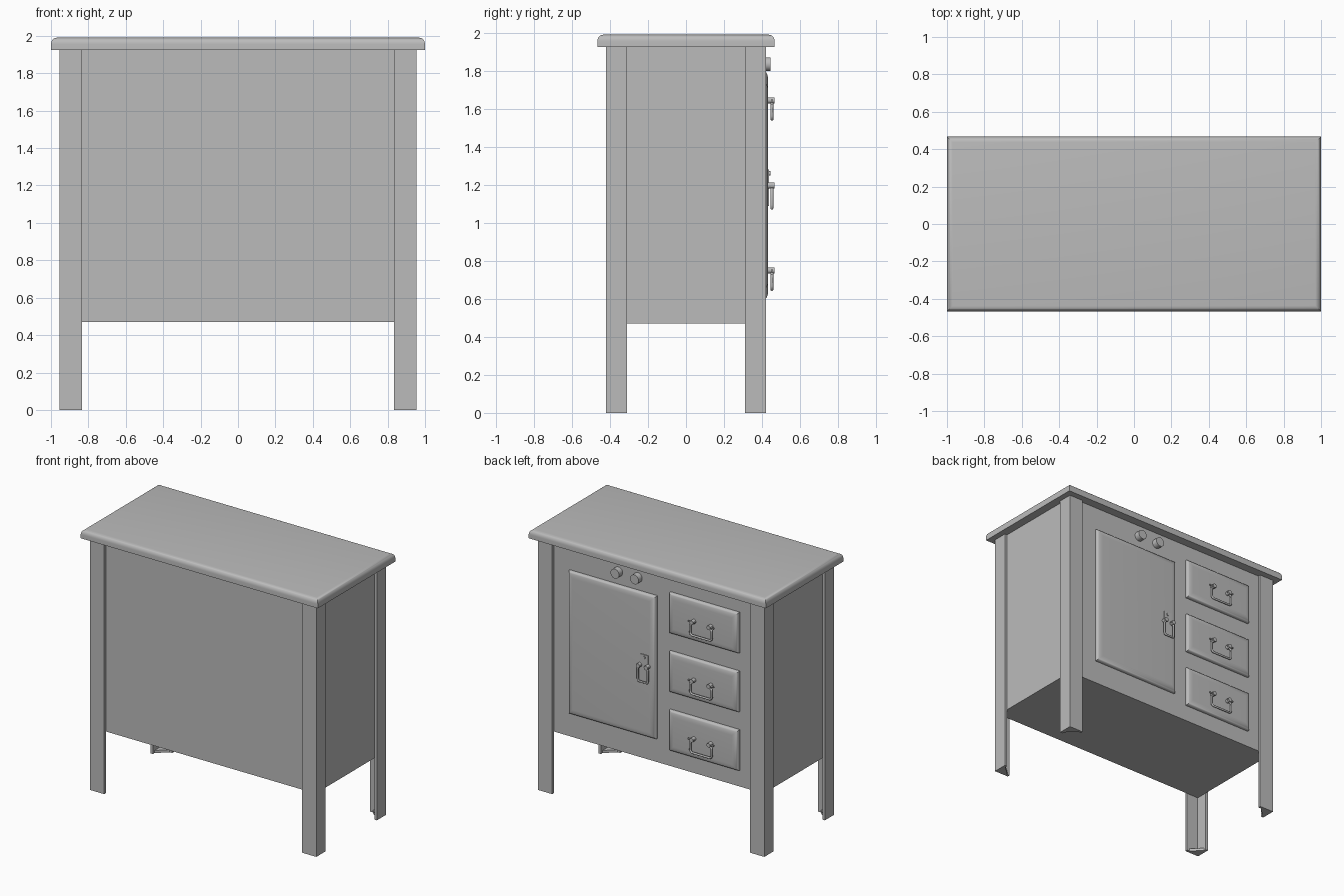
import bpy, bmesh, math
from mathutils import Matrix, Vector

cube = bpy.data.objects.get("Cube")
if cube:
    bpy.data.objects.remove(cube, do_unlink=True)

grey = bpy.data.materials.new("plain_grey")
grey.use_nodes = True
GREY = (0.5, 0.5, 0.5, 1)
grey.diffuse_color = GREY
for node in grey.node_tree.nodes:
    if node.type == 'BSDF_PRINCIPLED':
        node.inputs["Base Color"].default_value = GREY


def smooth(obj):
    bpy.ops.object.select_all(action='DESELECT')
    obj.select_set(True)
    bpy.context.view_layer.objects.active = obj
    bpy.ops.object.shade_smooth_by_angle(angle=math.radians(40))


def finish(name, bm, rounded=False):
    bmesh.ops.recalc_face_normals(bm, faces=bm.faces)
    mesh = bpy.data.meshes.new(name)
    bm.to_mesh(mesh)
    bm.free()
    mesh.materials.append(grey)
    obj = bpy.data.objects.new(name, mesh)
    bpy.context.collection.objects.link(obj)
    if rounded:
        smooth(obj)
    return obj


def stack(name, rings, rounded=False):
    """Closed solid lofted through rings of matching points."""
    bm = bmesh.new()
    loops = [[bm.verts.new(p) for p in ring] for ring in rings]
    n = len(loops[0])
    for a, b in zip(loops, loops[1:]):
        for i in range(n):
            j = (i + 1) % n
            bm.faces.new((a[i], a[j], b[j], b[i]))
    bm.faces.new(loops[0])
    bm.faces.new(loops[-1])
    return finish(name, bm, rounded)


def prism(name, outline, z0, z1):
    return stack(name, [[(x, y, z) for x, y in outline] for z in (z0, z1)])


def rect(x0, x1, v0, v1, inset=0):
    return [(x0 + inset, v0 + inset), (x1 - inset, v0 + inset),
            (x1 - inset, v1 - inset), (x0 + inset, v1 - inset)]


def rounded_steps(base, shoulder, top, width, count=6):
    """Insets and heights of a slab whose outer edge is a quarter round."""
    steps = [(0, base)]
    for i in range(count + 1):
        a = i / count * math.pi / 2
        steps.append((width * (1 - math.cos(a)), shoulder + (top - shoulder) * math.sin(a)))
    return steps


def raised_panel(name, x0, x1, z0, z1, width=0.045):
    steps = rounded_steps(0.39, 0.408, 0.432, width)
    return stack(name, [[(x, h, z) for x, z in rect(x0, x1, z0, z1, d)]
                        for d, h in steps], True)


def cylinder(name, start, end, radius, sides=24):
    start, end = Vector(start), Vector(end)
    axis = end - start
    turn = axis.to_track_quat('Z', 'Y').to_matrix().to_4x4()
    bm = bmesh.new()
    bmesh.ops.create_cone(bm, cap_ends=True, segments=sides, radius1=radius,
                          radius2=radius, depth=axis.length,
                          matrix=Matrix.Translation((start + end) / 2) @ turn)
    return finish(name, bm, True)


def bail(name, points, radius):
    """Round wire bent through the points."""
    curve = bpy.data.curves.new(name, 'CURVE')
    curve.dimensions = '3D'
    curve.bevel_depth = radius
    curve.bevel_resolution = 3
    curve.use_fill_caps = True
    spline = curve.splines.new('POLY')
    spline.points.add(len(points) - 1)
    for p, co in zip(spline.points, points):
        p.co = (*co, 1)
    curve.materials.append(grey)
    obj = bpy.data.objects.new(name, curve)
    bpy.context.collection.objects.link(obj)
    bpy.ops.object.select_all(action='DESELECT')
    obj.select_set(True)
    bpy.context.view_layer.objects.active = obj
    bpy.ops.object.convert(target='MESH')
    smooth(bpy.context.view_layer.objects.active)


def pull(name, x, z, half, drop):
    """Two studs with cross pins and a hanging bail."""
    y = 0.452
    for label, s in (("left", 1), ("right", -1)):
        px = x + s * half * 0.8
        cylinder(f"{name}_{label}_stud", (px, 0.425, z), (px, 0.466, z), 0.016, 16)
        cylinder(f"{name}_{label}_pin", (px - s * 0.02, y, z), (px + s * half * 0.4, y, z), 0.006, 12)
    half_path = [(half * 0.8, 0), (half * 0.85, -0.014), (half, -0.024),
                 (half, -drop + 0.018), (half * 0.95, -drop + 0.006), (half * 0.84, -drop)]
    path = half_path + [(-u, v) for u, v in reversed(half_path)]
    bail(f"{name}_bail", [(x + u, y, z + v) for u, v in path], 0.008)


# Cabinet body
prism("cabinet_body", rect(-0.935, 0.935, -0.4, 0.4), 0.47, 1.935)

# Worktop with rounded upper edge
stack("worktop", [[(x, y, h) for x, y in rect(-1, 1, -0.467, 0.467, d)]
                  for d, h in rounded_steps(1.925, 1.955, 1.99, 0.03)], True)

# Angle-section legs with triangular foot plates
T = 0.02
OX, OY, IX, IY = 0.955, 0.42, 0.835, 0.31
for side, sx in (("left", 1), ("right", -1)):
    for end, sy in (("back", 1), ("front", -1)):
        angle = [(OX, OY), (IX, OY), (IX, OY - T), (OX - T, OY - T), (OX - T, IY), (OX, IY)]
        foot = [(OX, OY), (IX, OY), (OX, IY)]
        prism(f"{end}_{side}_leg", [(x * sx, y * sy) for x, y in angle], 0, 1.93)
        prism(f"{end}_{side}_foot_plate", [(x * sx, y * sy) for x, y in foot], 0, 0.02)

# Door, lock plate and handle
raised_panel("door", -0.04, 0.70, 0.65, 1.74)
DOOR_X = 0.048
stack("lock_plate", [[(x, h, z) for x, z in rect(DOOR_X - 0.034, DOOR_X + 0.034, 1.09, 1.28)]
                     for h in (0.428, 0.438)])
cylinder("lock_stud", (DOOR_X, 0.43, 1.26), (DOOR_X, 0.444, 1.26), 0.012, 16)
pull("door_handle", DOOR_X, 1.197, 0.042, 0.12)

# Drawers and handles
for label, z in (("lower", 0.75), ("middle", 1.197), ("upper", 1.645)):
    raised_panel(f"{label}_drawer", -0.735, -0.15, z - 0.155, z + 0.155)
    pull(f"{label}_drawer_handle", -0.443, z, 0.09, 0.1)

# Control knobs
for label, x in (("left", 0.29), ("right", 0.125)):
    cylinder(f"{label}_knob", (x, 0.39, 1.835), (x, 0.444, 1.835), 0.036, 32)
